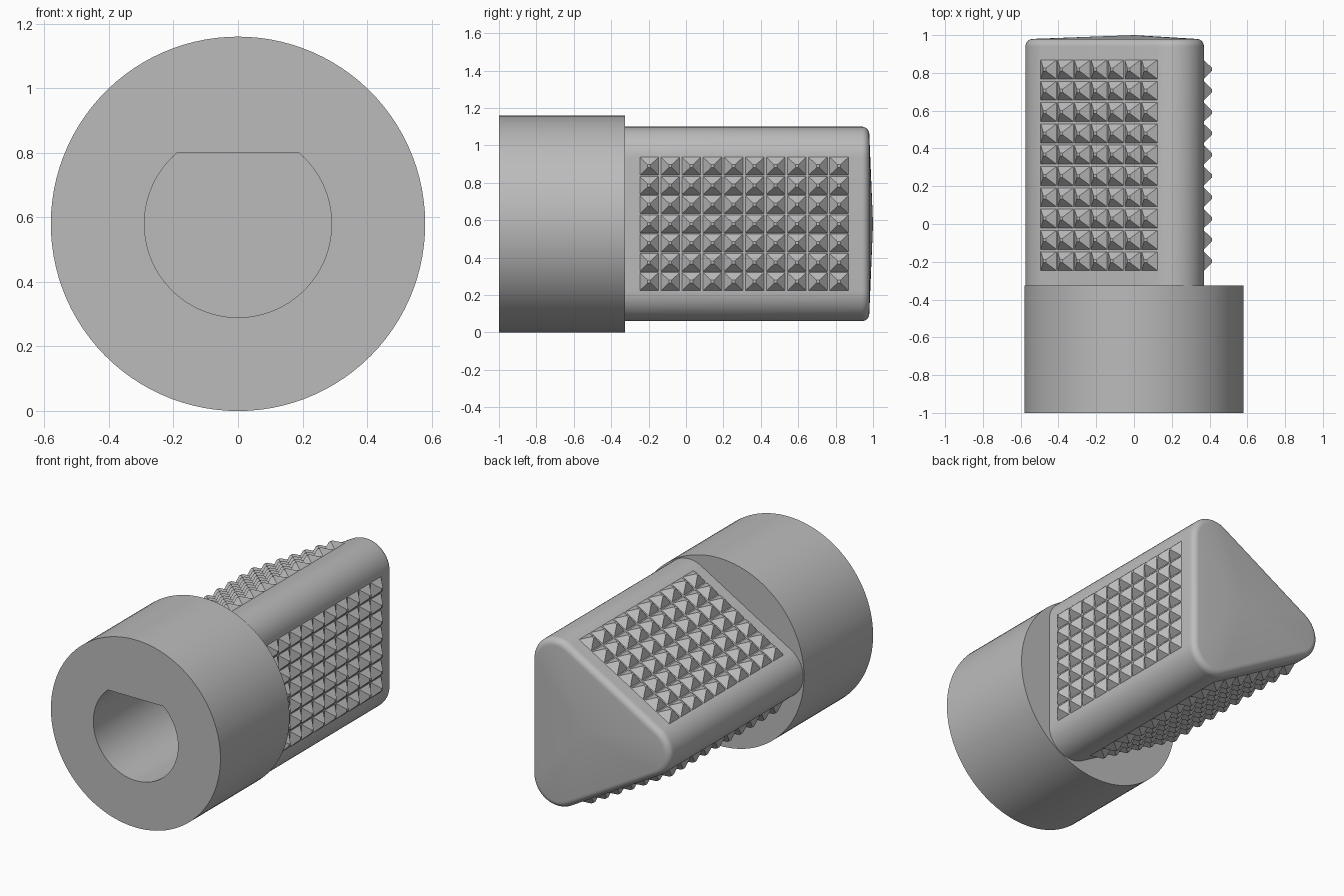
import bpy, bmesh
from math import sin, cos, pi, sqrt, asin
from mathutils import Matrix

if "Cube" in bpy.data.objects:
    bpy.data.objects.remove(bpy.data.objects["Cube"])

AXIS_Z = 0.58        # height of the long axis
COLLAR_R = 0.58
COLLAR_BACK = -0.325
BORE_R, BORE_FLAT = 0.29, 0.22
FACE_DIST = 0.37     # axis to each flat side of the body
CORNER_R = 0.165

grey = bpy.data.materials.new("plain_grey")
grey.use_nodes = True
colour = (0.5, 0.5, 0.5, 1)
grey.diffuse_color = colour
grey.node_tree.nodes["Principled BSDF"].inputs["Base Color"].default_value = colour


def finish(bm, name):
    bmesh.ops.recalc_face_normals(bm, faces=bm.faces[:])
    mesh = bpy.data.meshes.new(name)
    bm.to_mesh(mesh)
    bm.free()
    mesh.materials.append(grey)
    obj = bpy.data.objects.new(name, mesh)
    bpy.context.collection.objects.link(obj)
    bpy.ops.object.select_all(action="DESELECT")
    obj.select_set(True)
    bpy.context.view_layer.objects.active = obj
    bpy.ops.object.shade_smooth_by_angle()
    return obj


def loft(name, rings, tip_y):
    """Skin rings of (x, z) points given as (y, points), closed at a tip."""
    bm = bmesh.new()
    loops = [[bm.verts.new((x, y, AXIS_Z + z)) for x, z in pts] for y, pts in rings]
    for a, b in zip(loops, loops[1:]):
        for i in range(len(a)):
            bm.faces.new((a[i - 1], a[i], b[i], b[i - 1]))
    tip = bm.verts.new((0, tip_y, AXIS_Z))
    last = loops[-1]
    for i in range(len(last)):
        bm.faces.new((last[i - 1], last[i], tip))
    return finish(bm, name)


# Collar with a D-shaped bore
corner = asin(BORE_FLAT / BORE_R)
flat_span = pi - 2 * corner
angles = [corner + flat_span * i / 24 for i in range(24)]
angles += [pi - corner + (2 * pi - flat_span) * i / 80 for i in range(80)]


def circle(r):
    return [(r * cos(a), r * sin(a)) for a in angles]


bore = []
for a in angles:
    r = min(BORE_R, BORE_FLAT / sin(a)) if sin(a) > 0 else BORE_R
    bore.append((r * cos(a), r * sin(a)))
BORE_END = -0.1
loft("collar", [(COLLAR_BACK, circle(0.34)), (COLLAR_BACK, circle(COLLAR_R)),
                (-1, circle(COLLAR_R)), (-1, bore), (BORE_END, bore)], BORE_END)


# Rounded three-sided body with a softened, slightly peaked end
def rounded_triangle(inset):
    reach = 2 * (FACE_DIST - CORNER_R)
    r = CORNER_R - inset
    pts = []
    for k in range(3):
        mid = pi / 3 + k * 2 * pi / 3
        for i in range(17):
            a = mid - pi / 3 + 2 * pi / 3 * i / 16
            pts.append((reach * cos(mid) + r * cos(a), reach * sin(mid) + r * sin(a)))
    return pts


FILLET, EDGE_Y = 0.04, 0.98
rings = [(COLLAR_BACK, rounded_triangle(0))]
for i in range(8):
    a = pi / 2 * i / 7
    rings.append((EDGE_Y - FILLET * (1 - sin(a)), rounded_triangle(FILLET * (1 - cos(a)))))
loft("body", rings, 1.0)


# Grip studs: a grid of small pyramids on each flat side
def stud_panel(name, turn):
    bm = bmesh.new()
    for col in range(10):
        for row in range(7):
            y = -0.197 + 0.1128 * col
            z = 0.1028 * (row - 3)
            base, top = [], []
            for sy, sz in ((-1, -1), (1, -1), (1, 1), (-1, 1)):
                base.append(bm.verts.new((FACE_DIST - 0.002, y + sy * 0.052, z + sz * 0.05)))
                top.append(bm.verts.new((FACE_DIST + 0.043, y + sy * 0.008, z + sz * 0.008)))
            bm.faces.new(top)
            bm.faces.new(base[::-1])
            for i in range(4):
                bm.faces.new((base[i - 1], base[i], top[i], top[i - 1]))
    place = Matrix.Translation((0, 0, AXIS_Z)) @ Matrix.Rotation(turn, 4, "Y")
    bmesh.ops.transform(bm, matrix=place, verts=bm.verts[:])
    finish(bm, name)


for k, side in enumerate(("left", "lower_right", "upper_right")):
    stud_panel(side + "_grip_studs", k * 2 * pi / 3)
